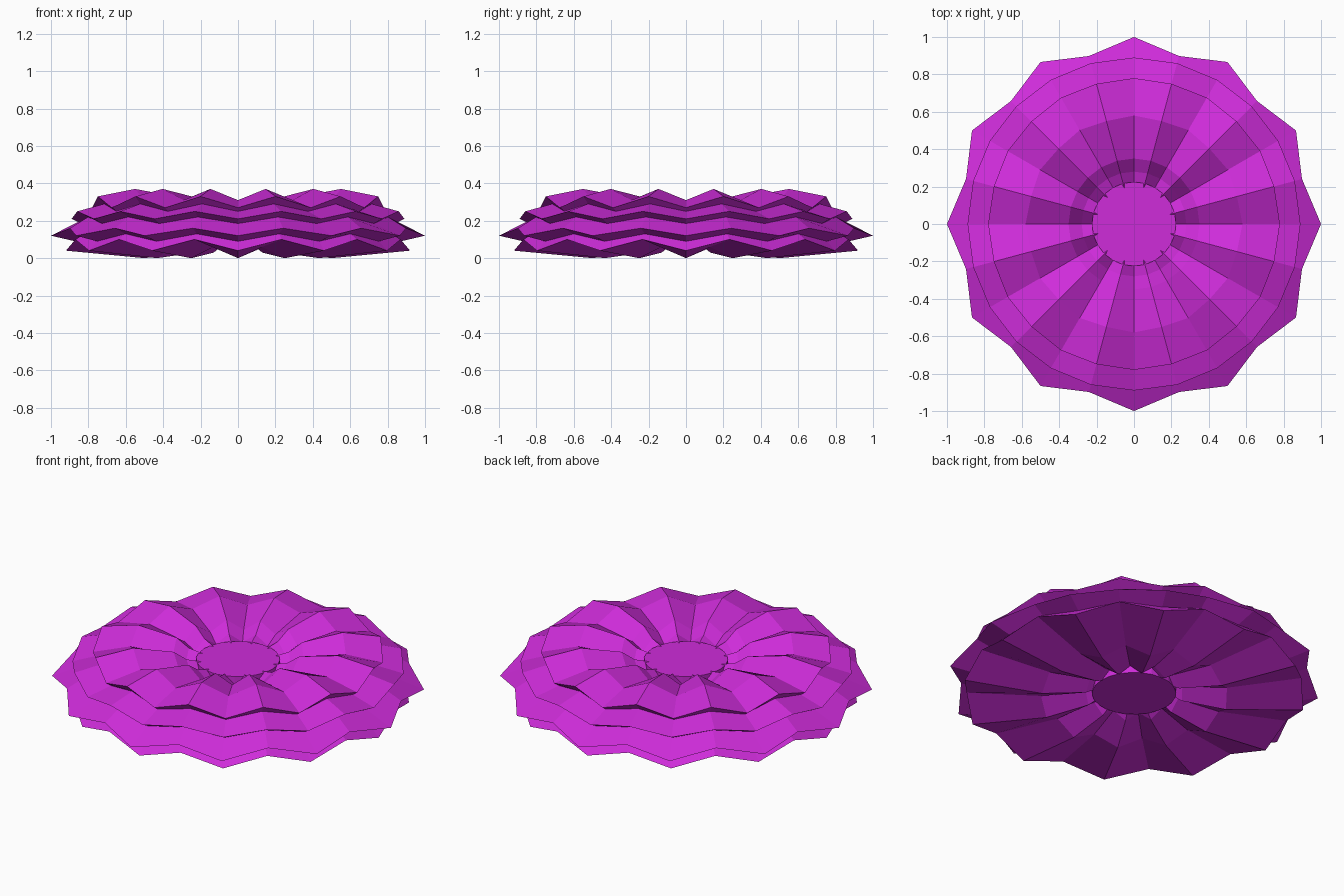
import bpy, bmesh, math

if "Cube" in bpy.data.objects:
    bpy.data.objects.remove(bpy.data.objects["Cube"], do_unlink=True)

SIDES = 24

magenta = bpy.data.materials.new("magenta")
magenta.use_nodes = True
colour = (0.62, 0.025, 0.70, 1)
magenta.diffuse_color = colour
magenta.node_tree.nodes["Principled BSDF"].inputs["Base Color"].default_value = colour


def lathe(name, rings):
    """Spin rings of (even radius, even height, odd radius, odd height), capped at both ends."""
    bm = bmesh.new()
    loops = []
    for ring in rings:
        loop = []
        for i in range(SIDES):
            r, z = ring[2:] if i % 2 else ring[:2]
            a = 2 * math.pi * i / SIDES
            loop.append(bm.verts.new((r * math.cos(a), r * math.sin(a), z)))
        loops.append(loop)
    for upper, lower in zip(loops, loops[1:]):
        for i in range(SIDES):
            j = (i + 1) % SIDES
            bm.faces.new((upper[i], lower[i], lower[j], upper[j]))
    for loop, end in ((loops[0], rings[0]), (loops[-1], rings[-1])):
        centre = bm.verts.new((0, 0, (end[1] + end[3]) / 2))
        for i in range(SIDES):
            bm.faces.new((loop[i], loop[(i + 1) % SIDES], centre))
    bmesh.ops.recalc_face_normals(bm, faces=bm.faces)
    mesh = bpy.data.meshes.new(name)
    bm.to_mesh(mesh)
    bm.free()
    mesh.materials.append(magenta)
    obj = bpy.data.objects.new(name, mesh)
    bpy.context.collection.objects.link(obj)
    return obj


# Fluted body: dished top, three stepped rims, fluted underside
lathe("fluted_body", [
    (0.20, 0.21, 0.20, 0.26),
    (0.28, 0.23, 0.28, 0.28),
    (0.35, 0.27, 0.35, 0.33),
    (0.58, 0.31, 0.57, 0.37),
    (0.78, 0.27, 0.776, 0.33),
    (0.75, 0.25, 0.74, 0.29),
    (0.89, 0.21, 0.89, 0.25),
    (0.84, 0.185, 0.83, 0.22),
    (1.00, 0.12, 0.93, 0.16),
    (0.87, 0.09, 0.85, 0.13),
    (0.92, 0.04, 0.90, 0.10),
    (0.50, 0.00, 0.50, 0.06),
    (0.26, 0.03, 0.26, 0.08),
    (0.20, 0.06, 0.20, 0.10),
])


def centre_disc(name, low, high):
    """Plain round plate closing the middle of the flutes."""
    lathe(name, [(0.225, high) * 2, (0.225, low) * 2])


centre_disc("top_centre_disc", 0.22, 0.26)
centre_disc("bottom_centre_disc", 0.05, 0.09)
